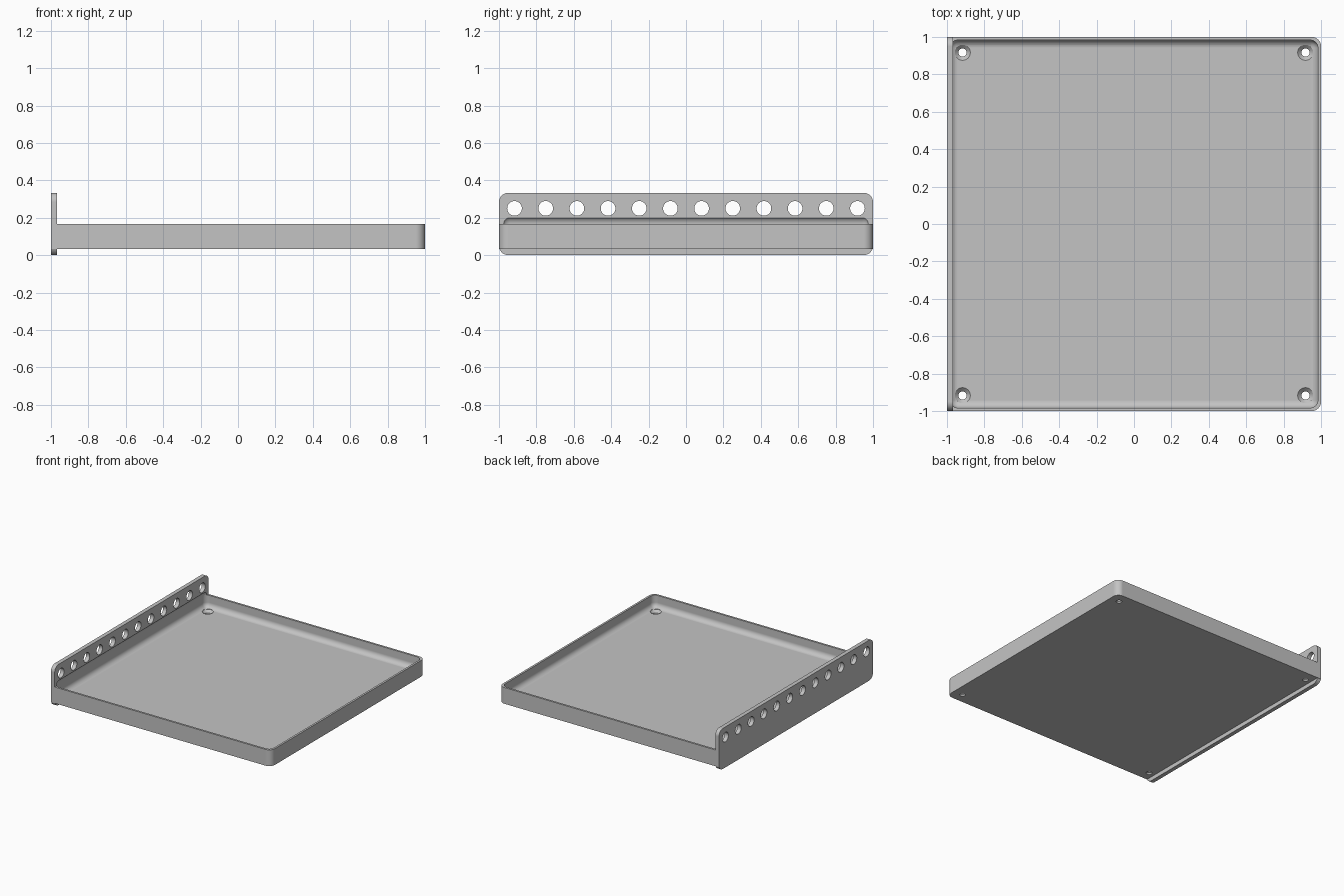
import bpy, bmesh, math
from mathutils import Matrix, Vector

if "Cube" in bpy.data.objects:
    bpy.data.objects.remove(bpy.data.objects["Cube"], do_unlink=True)

U = 1 / 60          # one design unit
WALL, FLOOR, ROUND, FILLET = U, 4 * U, 3 * U, 2.5 * U

grey = bpy.data.materials.new("plain grey")
grey.use_nodes = True
grey.diffuse_color = (0.55, 0.55, 0.55, 1)
grey.node_tree.nodes["Principled BSDF"].inputs["Base Color"].default_value = (0.55, 0.55, 0.55, 1)


def finish(bm, name):
    bmesh.ops.recalc_face_normals(bm, faces=bm.faces)
    mesh = bpy.data.meshes.new(name)
    bm.to_mesh(mesh)
    bm.free()
    mesh.materials.append(grey)
    obj = bpy.data.objects.new(name, mesh)
    bpy.context.collection.objects.link(obj)
    return obj


def box(name, low, high, radius, pick):
    """Box between two corners, rounding the edges chosen by pick(middle, direction)."""
    low, high = Vector(low), Vector(high)
    bm = bmesh.new()
    bmesh.ops.create_cube(bm, size=1)
    for v in bm.verts:
        v.co = Vector(((low[i] + high[i]) / 2 + v.co[i] * (high[i] - low[i]) for i in range(3)))
    edges = []
    for e in bm.edges:
        a, b = (v.co for v in e.verts)
        if pick((a + b) / 2, (b - a).normalized()):
            edges.append(e)
    bmesh.ops.bevel(bm, geom=edges, offset=radius, segments=8, profile=0.5, affect='EDGES')
    return finish(bm, name)


def add_cone(bm, r_low, r_high, low, high, matrix):
    """Closed round section between two heights on the local z axis."""
    bmesh.ops.create_cone(bm, cap_ends=True, segments=32, radius1=r_low, radius2=r_high,
                          depth=high - low,
                          matrix=matrix @ Matrix.Translation((0, 0, (low + high) / 2)))


def combine(target, other, operation):
    mod = target.modifiers.new(operation.lower(), 'BOOLEAN')
    mod.object, mod.operation, mod.solver = other, operation, 'EXACT'
    bpy.context.view_layer.objects.active = target
    bpy.ops.object.modifier_apply(modifier=mod.name)
    bpy.data.objects.remove(other, do_unlink=True)


# Tray block with its two free corners rounded
tray = box("tray_with_mounting_plate", (-1, -1, 2 * U), (1, 1, 10 * U), ROUND,
           lambda mid, d: abs(d.z) > 0.9 and mid.x > 0)

# Upright mounting plate with four rounded corners
plate = box("mounting_plate", (-1, -1, 0), (-1 + 2 * U, 1, 20 * U), ROUND,
            lambda mid, d: abs(d.x) > 0.9)
combine(tray, plate, 'UNION')

# Hollow with filleted edges, cut slightly into the plate
hollow = box("hollow", (-1 + WALL, -1 + WALL, FLOOR), (1 - WALL, 1 - WALL, 12.5 * U), FILLET,
             lambda mid, d: True)
combine(tray, hollow, 'DIFFERENCE')

# Row of round holes through the plate
bm = bmesh.new()
for i in range(12):
    place = Matrix.Translation((-1, -55 * U + i * 10 * U, 15 * U)) @ Matrix.Rotation(math.pi / 2, 4, 'Y')
    add_cone(bm, 2.35 * U, 2.35 * U, -0.05, 0.1, place)
combine(tray, finish(bm, "plate_holes"), 'DIFFERENCE')

# Countersunk screw holes in the floor corners, as one lathed profile each
profile = [(0, 0), (1.3 * U, 0), (1.3 * U, 2.8 * U), (2.5 * U, FLOOR), (2.5 * U, 6 * U), (0, 6 * U)]
bm = bmesh.new()
for x in (-55 * U, 55 * U):
    for y in (-55 * U, 55 * U):
        verts = [bm.verts.new((x + r, y, z)) for r, z in profile]
        edges = [bm.edges.new(pair) for pair in zip(verts, verts[1:])]
        bmesh.ops.spin(bm, geom=verts + edges, cent=(x, y, 0), axis=(0, 0, 1),
                       angle=math.tau, steps=32, use_merge=False)
bmesh.ops.remove_doubles(bm, verts=bm.verts, dist=0.0002)
combine(tray, finish(bm, "screw_holes"), 'DIFFERENCE')

# Smooth fillets, flat faces kept flat
bpy.ops.object.select_all(action='DESELECT')
tray.select_set(True)
bpy.context.view_layer.objects.active = tray
bpy.ops.object.shade_smooth_by_angle(angle=math.radians(30))
normals = tray.modifiers.new("flat_faces", 'WEIGHTED_NORMAL')
normals.keep_sharp = True
